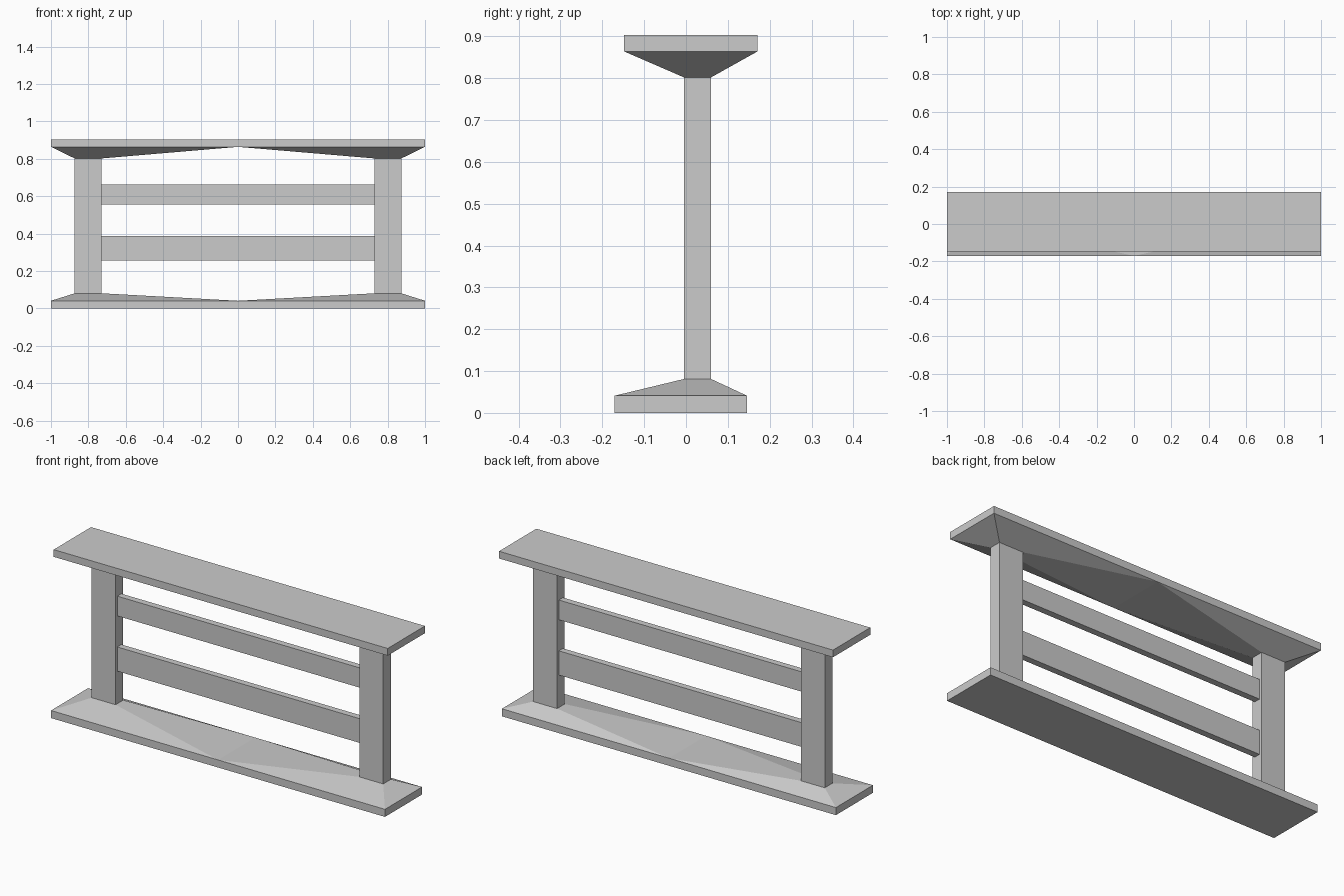
import bpy, bmesh

if "Cube" in bpy.data.objects:
    bpy.data.objects.remove(bpy.data.objects["Cube"])


def add_object(name, bm):
    bmesh.ops.recalc_face_normals(bm, faces=bm.faces)
    mesh = bpy.data.meshes.new(name)
    bm.to_mesh(mesh)
    bm.free()
    obj = bpy.data.objects.new(name, mesh)
    bpy.context.collection.objects.link(obj)
    return obj


def loft(sections):
    """Closed solid through rectangles given as (x0, x1, y0, y1, z)."""
    bm = bmesh.new()
    rings = [[bm.verts.new(p) for p in
              ((x0, y0, z), (x1, y0, z), (x1, y1, z), (x0, y1, z))]
             for x0, x1, y0, y1, z in sections]
    for a, b in zip(rings, rings[1:]):
        for i in range(4):
            j = (i + 1) % 4
            bm.faces.new((a[i], a[j], b[j], b[i]))
    bm.faces.new(rings[0])
    bm.faces.new(rings[-1])
    bmesh.ops.recalc_face_normals(bm, faces=bm.faces)
    return bm


# Frame: right half runs base plate -> taper -> post -> flare -> top plank
base = (0, 1, -0.171, 0.146)
post = (0.73, 0.873, -0.005, 0.06)
top = (0, 1, -0.148, 0.171)
bm = loft([base + (0,), base + (0.041,), post + (0.081,),
           post + (0.802,), top + (0.864,), top + (0.903,)])

# Open the centre plane so the mirrored halves weld into one solid
centre = [f for f in bm.faces if all(abs(v.co.x) < 1e-5 for v in f.verts)]
bmesh.ops.delete(bm, geom=centre, context='FACES_ONLY')
frame = add_object("frame", bm)
mirror = frame.modifiers.new("Mirror", 'MIRROR')
mirror.use_clip = True

# Two flat rails between the posts
for name, z0, z1 in (("lower_rail", 0.257, 0.388), ("upper_rail", 0.556, 0.663)):
    rail = (-0.73, 0.73, 0.01, 0.045)
    add_object(name, loft([rail + (z0,), rail + (z1,)]))
